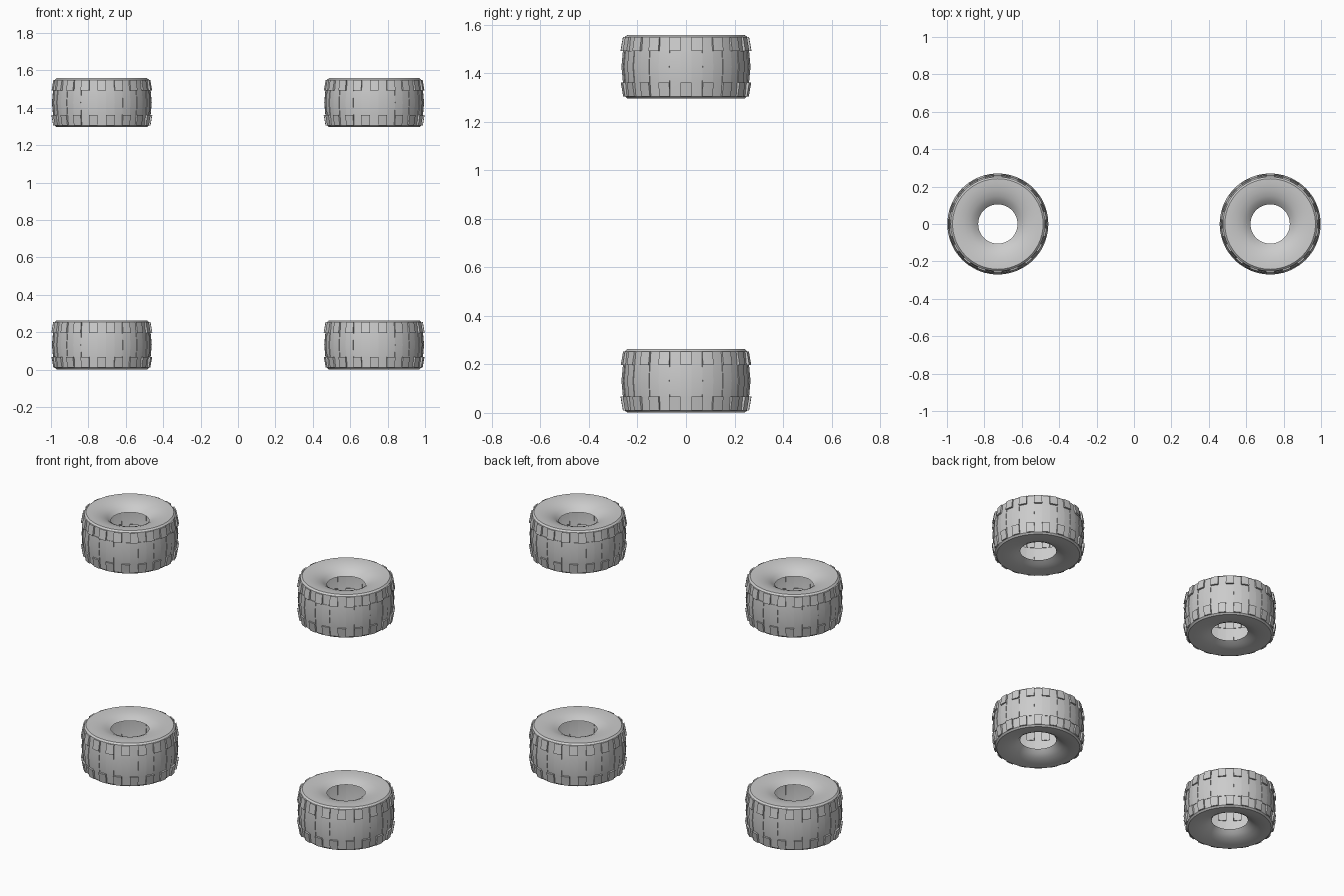
import bpy, bmesh, math

if "Cube" in bpy.data.objects:
    bpy.data.objects.remove(bpy.data.objects["Cube"])

BLOCKS = 18            # tread blocks per row
SEG = BLOCKS * 4       # angular steps round the tyre

# Open shell section (radius, height): deep dished wall, tread, shallow wall
PROFILE = [
    (0.105, 0.080), (0.125, 0.100), (0.150, 0.114), (0.180, 0.124),
    (0.215, 0.130), (0.242, 0.131), (0.252, 0.122),
    (0.258, 0.065), (0.264, 0.0), (0.258, -0.065),
    (0.252, -0.122), (0.242, -0.131), (0.210, -0.131), (0.170, -0.128),
    (0.135, -0.120), (0.105, -0.106),
]


def polar(bm, r, z, j):
    a = 2 * math.pi * j / SEG
    return bm.verts.new((r * math.cos(a), r * math.sin(a), z))


def tyre_mesh():
    bm = bmesh.new()
    rings = [[polar(bm, r, z, j) for j in range(SEG)] for r, z in PROFILE]
    covered = set()

    # Raised patch over profile rows, sharing its foot with the shell
    def patch(first, last, j0, lifts):
        rows = range(first, last + 1)
        cols = [(j0 + k) % SEG for k in range(3)]
        low = [[rings[i][j] for j in cols] for i in rows]
        top = [[polar(bm, PROFILE[i][0] + lift, PROFILE[i][1], j) for j in cols]
               for i, lift in zip(rows, lifts)]
        n = last - first
        for i in range(n):
            for k in range(2):
                bm.faces.new((top[i][k], top[i + 1][k], top[i + 1][k + 1], top[i][k + 1]))
                covered.add((first + i, cols[k]))
            for k in (0, 2):
                bm.faces.new((low[i][k], low[i + 1][k], top[i + 1][k], top[i][k]))
        for i in (0, n):
            for k in range(2):
                bm.faces.new((low[i][k], top[i][k], top[i][k + 1], low[i][k + 1]))

    # Staggered shoulder blocks and low centre pads
    for b in range(BLOCKS):
        patch(6, 7, 4 * b + 1, (0.008, 0.012))
        patch(9, 10, (4 * b + 3) % SEG, (0.012, 0.008))
        patch(7, 9, (4 * b + 3) % SEG, (0.003, 0.003, 0.003))

    # Shell faces
    for i in range(len(PROFILE) - 1):
        for j in range(SEG):
            if (i, j) not in covered:
                k = (j + 1) % SEG
                bm.faces.new((rings[i][j], rings[i + 1][j], rings[i + 1][k], rings[i][k]))
    bmesh.ops.recalc_face_normals(bm, faces=bm.faces[:])
    # Keep the sidewalls facing outwards
    bm.normal_update()
    bm.faces.ensure_lookup_table()
    ref = max(bm.faces, key=lambda f: f.calc_center_median().z)
    if ref.normal.z < 0:
        bmesh.ops.reverse_faces(bm, faces=bm.faces[:])
    me = bpy.data.meshes.new("tyre")
    bm.to_mesh(me)
    bm.free()
    return me


# Two upper tyres with the deep dish up, two lower ones turned over
for level, z, turn in (("lower", 0.132, math.pi), ("upper", 1.427, 0.0)):
    for side, x in (("left", -0.728), ("right", 0.728)):
        ob = bpy.data.objects.new(f"{level}_{side}_tyre", tyre_mesh())
        bpy.context.collection.objects.link(ob)
        ob.location = (x, 0, z)
        ob.rotation_euler = (turn, 0, 0)
        bpy.ops.object.select_all(action='DESELECT')
        ob.select_set(True)
        bpy.context.view_layer.objects.active = ob
        bpy.ops.object.shade_smooth_by_angle(angle=math.radians(35))
